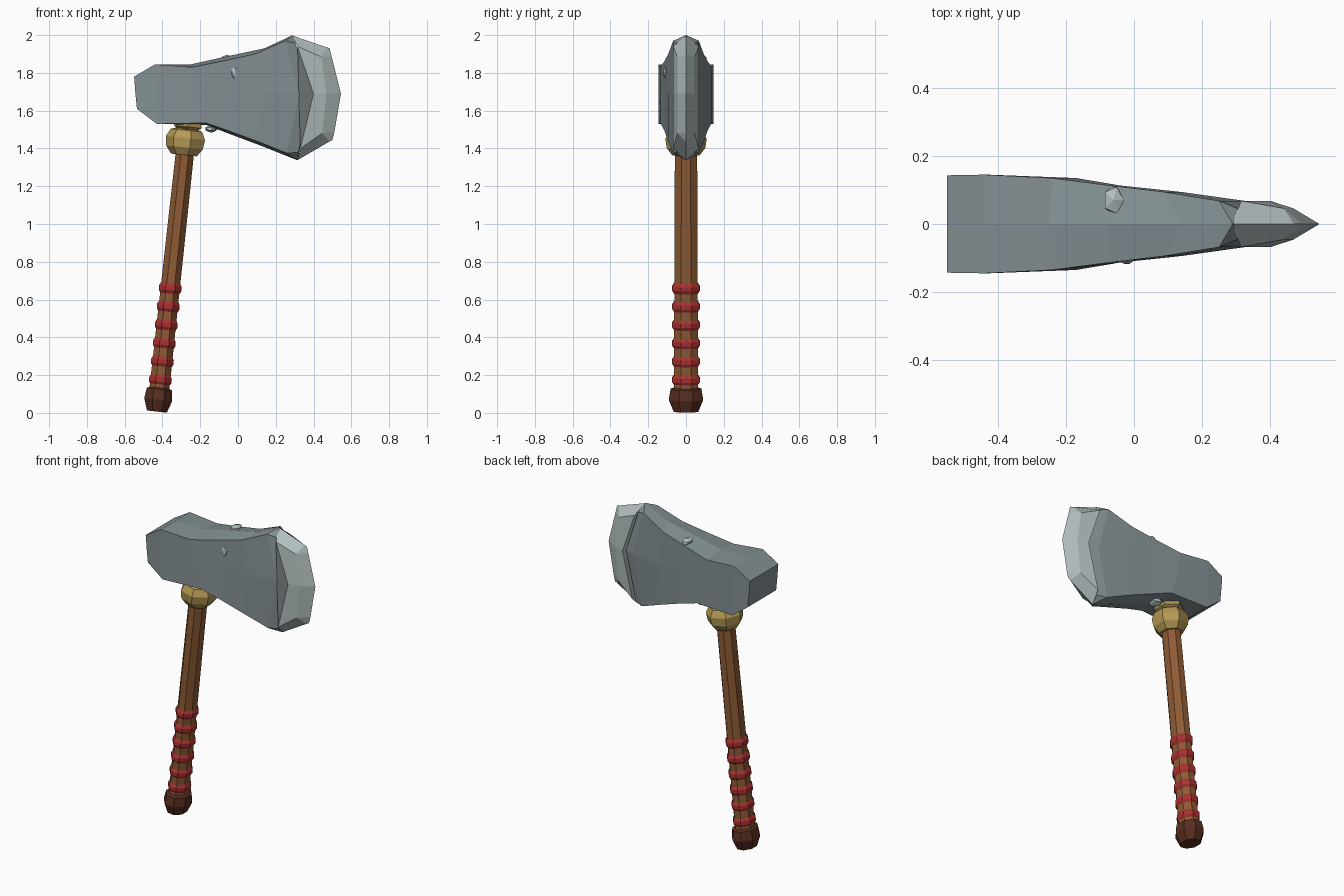
import bpy
import bmesh
import math
from mathutils import Vector

cube = bpy.data.objects.get("Cube")
if cube:
    bpy.data.objects.remove(cube, do_unlink=True)


def material(name, red, green, blue):
    mat = bpy.data.materials.new(name)
    mat.use_nodes = True
    colour = (red, green, blue, 1)
    mat.diffuse_color = colour
    mat.node_tree.nodes["Principled BSDF"].inputs["Base Color"].default_value = colour
    return mat


stone = material("stone grey", .23, .28, .295)
steel = material("pale edge grey", .45, .52, .52)
wood = material("brown wood", .27, .105, .035)
dark_wood = material("dark wood", .1, .027, .014)
red = material("red wrap", .4, .03, .03)
gold = material("dull gold", .46, .32, .09)


def loft(name, rings, mat):
    """Skin a list of equal-sized closed rings and cap both ends."""
    bm = bmesh.new()
    loops = [[bm.verts.new(point) for point in ring] for ring in rings]
    for lower, upper in zip(loops, loops[1:]):
        count = len(lower)
        for i in range(count):
            j = (i + 1) % count
            bm.faces.new((lower[i], lower[j], upper[j], upper[i]))
    bm.faces.new(loops[0])
    bm.faces.new(loops[-1])
    bmesh.ops.remove_doubles(bm, verts=bm.verts, dist=.0005)
    bmesh.ops.recalc_face_normals(bm, faces=bm.faces)
    mesh = bpy.data.meshes.new(name)
    bm.to_mesh(mesh)
    bm.free()
    mesh.materials.append(mat)
    obj = bpy.data.objects.new(name, mesh)
    bpy.context.collection.objects.link(obj)
    return obj


def head_ring(top_ridge, top, middle, bottom, bottom_ridge, depth):
    """Mirror a half outline of (x, z) points across the y = 0 plane."""
    half = (top, middle, bottom)
    front = [(x, -depth, z) for x, z in half]
    back = [(x, depth, z) for x, z in reversed(half)]
    ridge_top = (top_ridge[0], 0, top_ridge[1])
    ridge_bottom = (bottom_ridge[0], 0, bottom_ridge[1])
    return [ridge_top] + front + [ridge_bottom] + back


# Leaning handle axis and rings set square to it
LEAN = math.atan(.108)


def shaft_ring(z, rx, ry, sides=8):
    centre = Vector((-.43 + z * math.tan(LEAN), 0, z))
    across = Vector((math.cos(LEAN), 0, -math.sin(LEAN)))
    ring = []
    for i in range(sides):
        angle = math.tau * (i + .5) / sides
        ring.append(centre + across * rx * math.cos(angle)
                    + Vector((0, ry * math.sin(angle), 0)))
    return ring


def turned(name, profile, mat, squash=.82, sides=8):
    rings = [shaft_ring(z, r * squash, r, sides) for z, r in profile]
    return loft(name, rings, mat)


# Heavy stone head, from the butt to the bevel behind the blade
loft("axe_head", [
    head_ring((-.55, 1.78), (-.55, 1.78), (-.543, 1.69), (-.535, 1.61), (-.535, 1.61), .143),
    head_ring((-.44, 1.845), (-.44, 1.845), (-.44, 1.69), (-.43, 1.53), (-.43, 1.53), .145),
    head_ring((-.25, 1.845), (-.24, 1.83), (-.22, 1.69), (-.17, 1.535), (-.17, 1.525), .135),
    head_ring((-.07, 1.885), (-.07, 1.865), (-.04, 1.69), (-.04, 1.49), (-.04, 1.475), .113),
    head_ring((.14, 1.93), (.09, 1.9), (.14, 1.69), (.11, 1.435), (.12, 1.415), .094),
    head_ring((.29, 2), (.25, 1.97), (.325, 1.69), (.26, 1.375), (.315, 1.337), .068),
    head_ring((.29, 2), (.305, 1.955), (.39, 1.69), (.32, 1.38), (.315, 1.337), .045),
], stone)

# Pale blade wedge
loft("blade", [
    head_ring((.287, 1.998), (.315, 1.94), (.4, 1.69), (.33, 1.4), (.315, 1.338), .068),
    head_ring((.47, 1.935), (.44, 1.885), (.468, 1.69), (.445, 1.48), (.485, 1.437), .046),
    head_ring((.485, 1.93), (.495, 1.89), (.545, 1.69), (.51, 1.485), (.5, 1.445), 0),
], steel)

# Handle, pommel and grip wraps
turned("handle", [(.1, .07), (.65, .067), (.72, .067), (1.6, .063)], wood)
turned("pommel", [(.007, .07), (.07, .098), (.125, .088), (.135, .066)], dark_wood)
for i in range(6):
    z = .175 + i * .097
    turned(f"grip_wrap_{i + 1}", [(z - .028, .067), (z - .011, .079),
                                 (z + .011, .079), (z + .028, .067)], red)

# Faceted collar under the head, with a thinner ring above it
turned("collar", [(1.365, .074), (1.405, .105), (1.455, .112),
                  (1.495, .09), (1.505, .06)], gold, .98, 7)
turned("upper_collar", [(1.5, .07), (1.515, .095), (1.54, .09), (1.55, .06)], gold, .9, 6)


def chip(name, centre, size):
    """Small angular flake: an uneven double pyramid."""
    bm = bmesh.new()
    bmesh.ops.create_icosphere(bm, subdivisions=1, radius=1)
    bmesh.ops.scale(bm, vec=Vector(size), verts=bm.verts)
    for vert in bm.verts:
        vert.co.x *= 1 + vert.co.z / size[2] * .3
        vert.co += Vector(centre)
    mesh = bpy.data.meshes.new(name)
    bm.to_mesh(mesh)
    bm.free()
    mesh.materials.append(steel)
    bpy.context.collection.objects.link(bpy.data.objects.new(name, mesh))


# Flakes chipped out of the stone
chip("front_flake", (-.02, -.108, 1.8), (.018, .012, .034))
chip("top_flake", (-.06, .07, 1.875), (.03, .045, .022))
chip("bottom_flake", (-.14, .03, 1.503), (.04, .05, .02))
